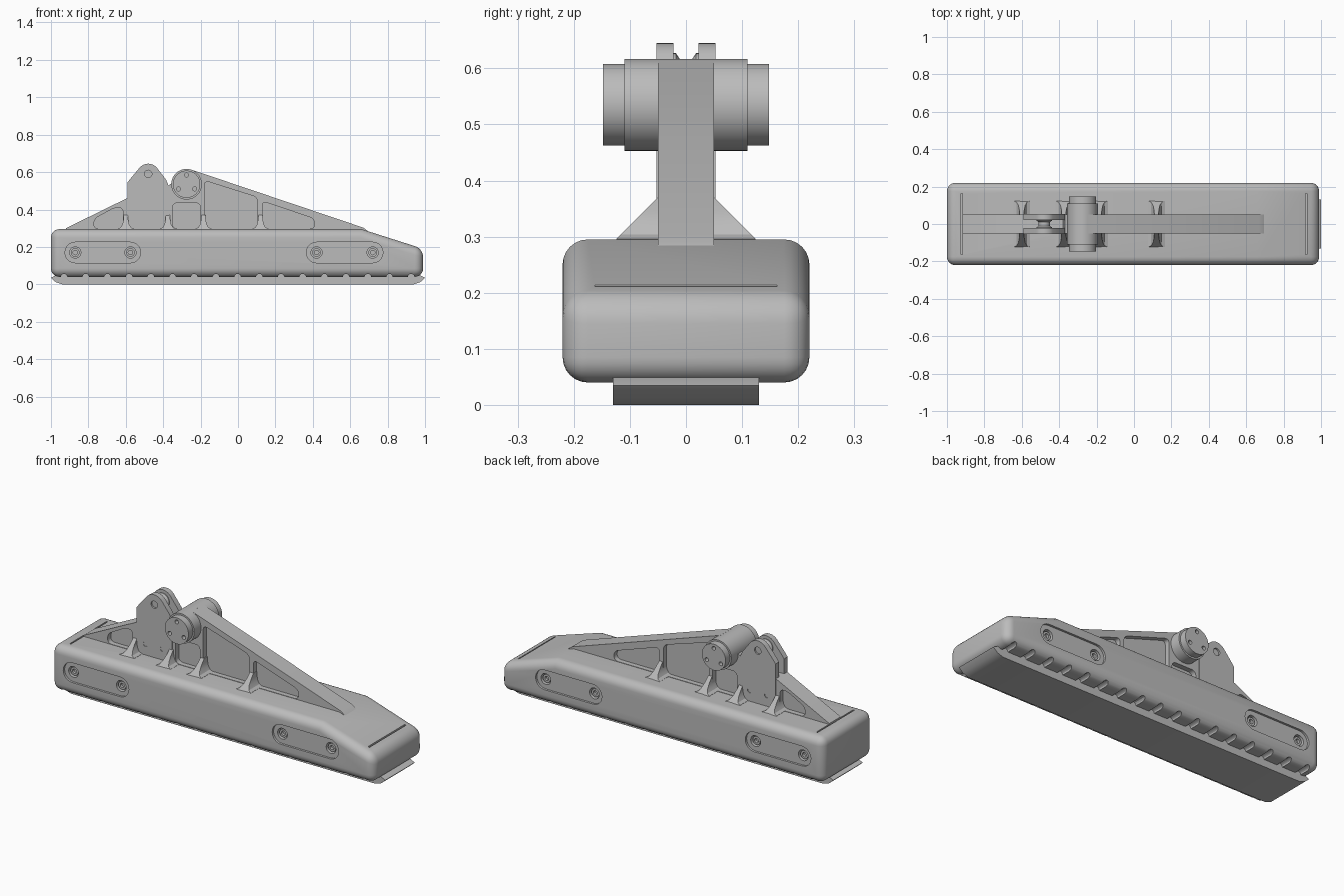
import bpy, bmesh, math

cube = bpy.data.objects.get("Cube")
if cube:
    bpy.data.objects.remove(cube, do_unlink=True)

grey = bpy.data.materials.new("plain_grey")
grey.use_nodes = True
grey.diffuse_color = (0.5, 0.5, 0.5, 1)
grey.node_tree.nodes["Principled BSDF"].inputs["Base Color"].default_value = (0.5, 0.5, 0.5, 1)


def prism(bm, pts, y0, y1, radius=0):
    """Extrude an x-z outline along y, optionally rounding its corners."""
    a = [bm.verts.new((x, y0, z)) for x, z in pts]
    b = [bm.verts.new((x, y1, z)) for x, z in pts]
    n = len(pts)
    faces = [bm.faces.new(a), bm.faces.new(b[::-1])]
    for i in range(n):
        j = (i + 1) % n
        faces.append(bm.faces.new((a[j], a[i], b[i], b[j])))
    bmesh.ops.recalc_face_normals(bm, faces=faces)
    if radius:
        edges = [bm.edges.get((p, q)) for p, q in zip(a, b)]
        bmesh.ops.bevel(bm, geom=edges, offset=radius, segments=5,
                        profile=0.5, affect='EDGES', clamp_overlap=True)
    return a, b


def lathe(bm, cx, cz, profile, n=32):
    """Turn (radius, y) points about a y axis through (cx, cz)."""
    rings = []
    for r, y in profile:
        rings.append([bm.verts.new((cx + r * math.cos(math.tau * i / n), y,
                                    cz + r * math.sin(math.tau * i / n)))
                      for i in range(n)])
    faces = [bm.faces.new(rings[0]), bm.faces.new(rings[-1][::-1])]
    for p, q in zip(rings, rings[1:]):
        for i in range(n):
            j = (i + 1) % n
            faces.append(bm.faces.new((p[j], p[i], q[i], q[j])))
    bmesh.ops.recalc_face_normals(bm, faces=faces)


def box(x0, x1, z0, z1):
    return [(x0, z0), (x1, z0), (x1, z1), (x0, z1)]


def finish(bm, name):
    me = bpy.data.meshes.new(name)
    bm.to_mesh(me)
    bm.free()
    me.materials.append(grey)
    ob = bpy.data.objects.new(name, me)
    bpy.context.collection.objects.link(ob)
    return ob


def activate(ob):
    bpy.ops.object.select_all(action='DESELECT')
    ob.select_set(True)
    bpy.context.view_layer.objects.active = ob


def cut(ob, bm):
    """Subtract the solids in bm from ob."""
    cutter = finish(bm, "cutter")
    cutter.hide_render = True
    mod = ob.modifiers.new("cut", 'BOOLEAN')
    mod.operation = 'DIFFERENCE'
    mod.solver = 'EXACT'
    mod.object = cutter
    activate(ob)
    bpy.ops.object.modifier_apply(modifier=mod.name)
    bpy.data.objects.remove(cutter, do_unlink=True)


parts = []

# Rounded main body with a sloped nose
bm = bmesh.new()
prism(bm, [(-1, .04), (.99, .04), (.99, .19), (.66, .295), (-1, .295)], -.22, .22)
sharp = [e for e in bm.edges if e.calc_face_angle() > math.radians(30)]
bmesh.ops.bevel(bm, geom=sharp, offset=.045, segments=6, profile=.5,
                affect='EDGES', clamp_overlap=True)
body = finish(bm, "body")
parts.append(body)

# Long side recesses and the end slits
bolt_x = [(-.87, -.575), (.42, .72)]
bolt_z = .17
bm = bmesh.new()
for s in (-1, 1):
    for x0, x1 in bolt_x:
        prism(bm, box(x0 - .055, x1 + .055, bolt_z - .055, bolt_z + .055),
              s * .208, s * .25, .0545)
prism(bm, box(-.926, -.918, .28, .32), -.162, .162)
prism(bm, box(.916, .924, .2, .25), -.162, .162)
cut(body, bm)

# Bolt wells
bm = bmesh.new()
for s in (-1, 1):
    for x in sum(bolt_x, ()):
        lathe(bm, x, bolt_z, [(.03, s * .18), (.03, s * .24)], 24)
cut(body, bm)

# Cross grooves under the body
bm = bmesh.new()
for i in range(17):
    lathe(bm, -.93 + i * .116, .038, [(.018, -.25), (.018, .25)], 12)
cut(body, bm)

# Bolts with round sockets
bm = bmesh.new()
for s in (-1, 1):
    for x in sum(bolt_x, ()):
        lathe(bm, x, bolt_z, [(.012, s * .185), (.012, s * .2), (.023, s * .2),
                              (.023, s * .175)], 24)
parts.append(finish(bm, "side_bolts"))

# Sole pad
bm = bmesh.new()
prism(bm, [(-1, .035), (-.975, .012), (-.94, 0), (.94, 0), (.975, .012), (1, .035),
           (.95, .06), (-.95, .06)], -.13, .13)
parts.append(finish(bm, "sole_pad"))

# Central upright web
bm = bmesh.new()
prism(bm, [(-.92, .28), (-.92, .3), (-.59, .462), (-.38, .462), (-.37, .53), (-.34, .55),
           (-.249, .613), (.67, .303), (.7, .28)], -.05, .05)
web = finish(bm, "web")
parts.append(web)

# Lightening pockets on both faces of the web
pockets = [
    [(-.77, .297), (-.615, .297), (-.615, .41), (-.66, .41), (-.77, .35)],
    box(-.35, -.2, .297, .435),
    [(-.18, .297), (.105, .297), (.105, .465), (-.18, .555)],
    [(.13, .297), (.41, .297), (.41, .35), (.13, .445)],
]
bm = bmesh.new()
for s in (-1, 1):
    for p in pockets:
        prism(bm, p, s * .022, s * .08, .025)
cut(web, bm)

# Flared gussets bracing the web
flare = [(.045, .285), (.045, .296), (.028, .304), (.018, .32), (.013, .345), (.011, .37)]
bm = bmesh.new()
for x in (-.6, -.375, -.185, .12):
    for s in (-1, 1):
        outline = [(x + w, z) for w, z in flare] + [(x - w, z) for w, z in flare[::-1]]
        inner, outer = prism(bm, outline, s * .015, s * .1)
        for v in outer:
            v.co.y = s * (.42 - max(v.co.z, .295))
parts.append(finish(bm, "gussets"))

# Twin lug plates with rounded tips
bm = bmesh.new()
tip = [(-.48 + .06 * math.cos(a), .585 + .06 * math.sin(a))
       for a in [math.radians(40 + 10 * i) for i in range(11)]]
lug = [(-.59, .285), (-.37, .285), (-.37, .525), (-.385, .56)] + tip + [(-.575, .565), (-.59, .545)]
for s in (-1, 1):
    prism(bm, lug, s * .022, s * .053)
lugs = finish(bm, "lug_plates")
parts.append(lugs)
bm = bmesh.new()
for s in (-1, 1):
    for x in (-.535, -.43):
        lathe(bm, x, .355, [(.013, s * .04), (.013, s * .08)], 20)
    lathe(bm, -.48, .59, [(.02, s * .044), (.02, s * .08)], 20)
cut(lugs, bm)

# Grooved roller between the lugs
bm = bmesh.new()
lathe(bm, -.48, .585, [(.042, -.03), (.042, -.018), (.03, -.01), (.03, .01),
                       (.042, .018), (.042, .03)])
parts.append(finish(bm, "lug_roller"))

# Pivot barrel with stepped end caps
px, pz = -.275, .535
bm = bmesh.new()
lathe(bm, px, pz, [(.073, -.148), (.073, -.11), (.082, -.11), (.082, .11),
                   (.073, .11), (.073, .148)], 48)
barrel = finish(bm, "pivot_barrel")
parts.append(barrel)
bm = bmesh.new()
for s in (-1, 1):
    for k in range(3):
        a = math.radians(90 + 120 * k)
        lathe(bm, px + .05 * math.cos(a), pz + .05 * math.sin(a),
              [(.011, s * .125), (.011, s * .17)], 16)
cut(barrel, bm)

# Smooth curved surfaces, keep crisp edges
for ob in parts:
    activate(ob)
    bpy.ops.object.shade_smooth_by_angle(angle=math.radians(30))
